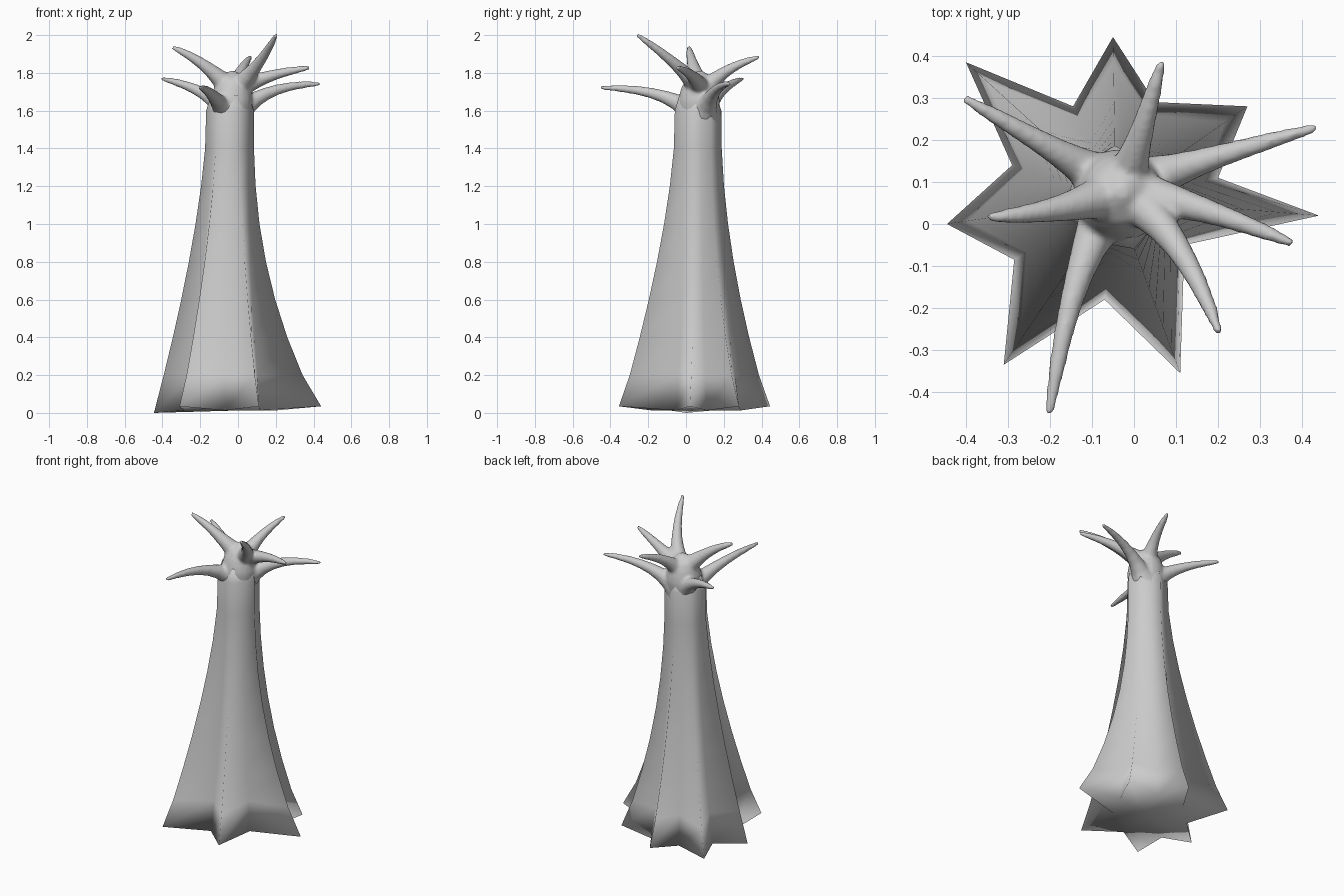
import bpy, bmesh, math
from mathutils import Vector

if "Cube" in bpy.data.objects:
    bpy.data.objects.remove(bpy.data.objects["Cube"])

AXIS = Vector((-.043, .06))      # centre of the slim upper trunk


def circle(n):
    return [(math.cos(math.tau * i / n), math.sin(math.tau * i / n)) for i in range(n)]


def loft(bm, rings, start=None):
    """Skin a list of point rings and close both ends (start optionally to a point)."""
    vs = [[bm.verts.new(p) for p in r] for r in rings]
    n = len(vs[0])
    for a, b in zip(vs, vs[1:]):
        for i in range(n):
            j = (i + 1) % n
            bm.faces.new((a[i], a[j], b[j], b[i]))
    bm.faces.new(vs[-1])
    if start is None:
        bm.faces.new(vs[0])
    else:
        c = bm.verts.new(start)
        for i in range(n):
            bm.faces.new((vs[0][i], vs[0][(i + 1) % n], c))


def finish(bm, name):
    bmesh.ops.recalc_face_normals(bm, faces=bm.faces)
    me = bpy.data.meshes.new(name)
    bm.to_mesh(me)
    bm.free()
    for p in me.polygons:
        p.use_smooth = True
    ob = bpy.data.objects.new(name, me)
    bpy.context.collection.objects.link(ob)
    return ob


# Trunk: seven-pointed root star easing into a fluted column, smooth all over
tips = [(-.05, .445), (-.4, .385), (-.445, 0), (-.31, -.335), (.11, -.355), (.44, .02), (.27, .28)]
valleys = [(-.145, .28), (-.29, .14), (-.285, -.085), (-.07, -.18), (.12, -.05), (.2, .11), (.05, .29)]
star = [Vector(p) for pair in zip(tips, valleys) for p in pair]
rings = []
for step in range(10):
    z = step * .2 if step < 9 else 1.68
    ring = []
    for i, p in enumerate(star):
        is_tip = i % 2 == 0
        ease = 1.85 + p.x * .9 if p.y > -.2 else 1.5      # right roots drop faster
        k = max(0, 1 - z / 1.5) ** ease
        r = (.127 if is_tip else .11) * (.8 if step == 9 else 1)
        q = (AXIS + (p - AXIS).normalized() * r).lerp(p, k)
        foot = (.035 if p.x > -.42 else 0) if is_tip else .013
        ring.append((q.x, q.y, z or foot))
    rings.append(ring)
bm = bmesh.new()
loft(bm, rings, start=(-.03, .04, .012))
finish(bm, "trunk")

# Crown: domed trunk top, its lower end hidden inside the trunk
bm = bmesh.new()
rings = []
for i in range(10):
    t = i / 9
    r = (.085 + .03 * min(1, t * 1.8)) * math.sqrt(1.02 - t ** 4)
    z = 1.45 + .36 * t
    rings.append([(AXIS.x + .015 * t + r * c, AXIS.y + .015 * t + r * s, z) for c, s in circle(20)])
loft(bm, rings)

# Branches: root height, a point half way, the tip; all curved and tapered alike
branches = [(1.68, (.012, .2, 1.8), (.066, .388, 1.885)),
            (1.54, (.15, .145, 1.69), (.436, .23, 1.742)),
            (1.7, (.16, .035, 1.78), (.379, -.047, 1.827)),
            (1.7, (.1, -.05, 1.84), (.203, -.26, 2.002)),
            (1.54, (-.13, -.12, 1.675), (-.202, -.453, 1.722)),
            (1.7, (-.18, .037, 1.84), (-.348, .015, 1.936)),
            (1.56, (-.18, .17, 1.69), (-.406, .3, 1.77))]
for root_z, mid, tip in branches:
    a, m, b = Vector((-.03, .08, root_z)), Vector(mid), Vector(tip)
    c = m * 2 - (a + b) / 2
    flare = .055 if root_z < 1.6 else .035
    rings = []
    for i in range(9):
        t = i / 8
        p = a * (1 - t) ** 2 + c * 2 * t * (1 - t) + b * t * t
        d = ((c - a) * (1 - t) + (b - c) * t).normalized()
        u = d.cross(Vector((b.y - a.y, a.x - b.x, 0))).normalized()
        v = d.cross(u)
        r = .011 + .028 * (1 - t) ** .6 + flare * (1 - t) ** 3.5
        rings.append([p + (u * x + v * y) * r for x, y in circle(10)])
    loft(bm, rings)

# Fuse and soften the joints
crown = finish(bm, "crown_branches")
fuse = crown.modifiers.new("fuse", 'REMESH')
fuse.mode = 'VOXEL'
fuse.voxel_size = .009
fuse.use_smooth_shade = True
soften = crown.modifiers.new("soften", 'SMOOTH')
soften.factor = .5
soften.iterations = 8
